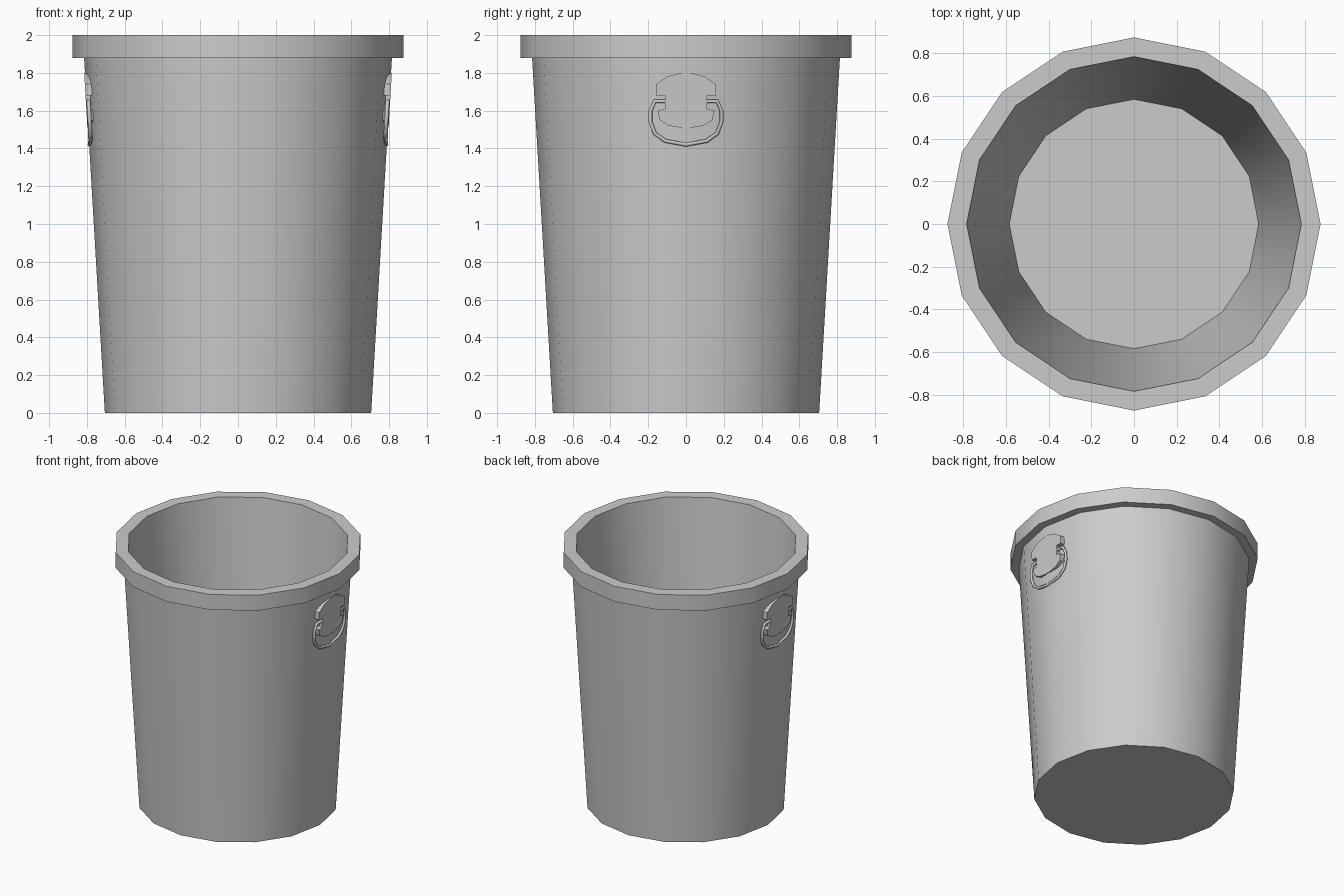
import bpy, bmesh, math

if "Cube" in bpy.data.objects:
    bpy.data.objects.remove(bpy.data.objects["Cube"])

SIDES = 16


def finish(name, bm, angle):
    bmesh.ops.recalc_face_normals(bm, faces=bm.faces)
    mesh = bpy.data.meshes.new(name)
    bm.to_mesh(mesh)
    bm.free()
    obj = bpy.data.objects.new(name, mesh)
    bpy.context.collection.objects.link(obj)
    bpy.ops.object.select_all(action='DESELECT')
    obj.select_set(True)
    bpy.context.view_layer.objects.active = obj
    bpy.ops.object.shade_smooth_by_angle(angle=math.radians(angle))
    return obj


def wall_x(z):
    return 0.705 + 0.0585 * z


# Bucket: one lathed profile (radius, height), capped at base and inner floor
profile = [(0.705, 0), (0.815, 1.88), (0.875, 1.88), (0.875, 2.0),
           (0.785, 2.0), (0.585, 0.1)]
bm = bmesh.new()
rings = []
for r, z in profile:
    rings.append([bm.verts.new((r * math.cos(a), r * math.sin(a), z))
                  for a in (2 * math.pi * i / SIDES for i in range(SIDES))])
for lo, hi in zip(rings, rings[1:]):
    for i in range(SIDES):
        j = (i + 1) % SIDES
        bm.faces.new((lo[i], lo[j], hi[j], hi[i]))
bm.faces.new(rings[0])
bm.faces.new(rings[-1])
finish("bucket_body", bm, 30)

# Handle outlines, right half only, as (y, z)
plate_half = [(0.03, 1.80), (0.10, 1.78), (0.158, 1.74), (0.158, 1.68),
              (0.11, 1.68), (0.11, 1.61), (0.15, 1.60), (0.14, 1.55),
              (0.09, 1.52), (0.03, 1.51)]
grip_half = [(0.10, 1.65), (0.165, 1.65), (0.188, 1.60), (0.188, 1.54),
             (0.165, 1.48), (0.11, 1.44)]


def mount_plate(name, side):
    outline = plate_half + [(-y, z) for y, z in reversed(plate_half)]
    bm = bmesh.new()
    front = [bm.verts.new((side * (wall_x(z) + 0.004), y, z)) for y, z in outline]
    face = bm.faces.new(front)
    out = bmesh.ops.extrude_face_region(bm, geom=[face], use_keep_orig=True)
    moved = [v for v in out["geom"] if isinstance(v, bmesh.types.BMVert)]
    bmesh.ops.translate(bm, verts=moved, vec=(-side * 0.04, 0, 0))
    finish(name, bm, 30)


def grip(name, side):
    path = grip_half + [(0, 1.42)] + [(-y, z) for y, z in reversed(grip_half)]
    curve = bpy.data.curves.new(name, 'CURVE')
    curve.dimensions = '3D'
    curve.bevel_depth = 0.011
    curve.bevel_resolution = 1
    curve.use_fill_caps = True
    spline = curve.splines.new('POLY')
    spline.points.add(len(path) - 1)
    for p, (y, z) in zip(spline.points, path):
        p.co = (side * (wall_x(z) - 0.003 - 0.04 * abs(y)), y, z, 1)
    obj = bpy.data.objects.new(name, curve)
    bpy.context.collection.objects.link(obj)


# Handles on both sides
for side, label in ((1, "right"), (-1, "left")):
    mount_plate(label + "_handle_plate", side)
    grip(label + "_handle_grip", side)
